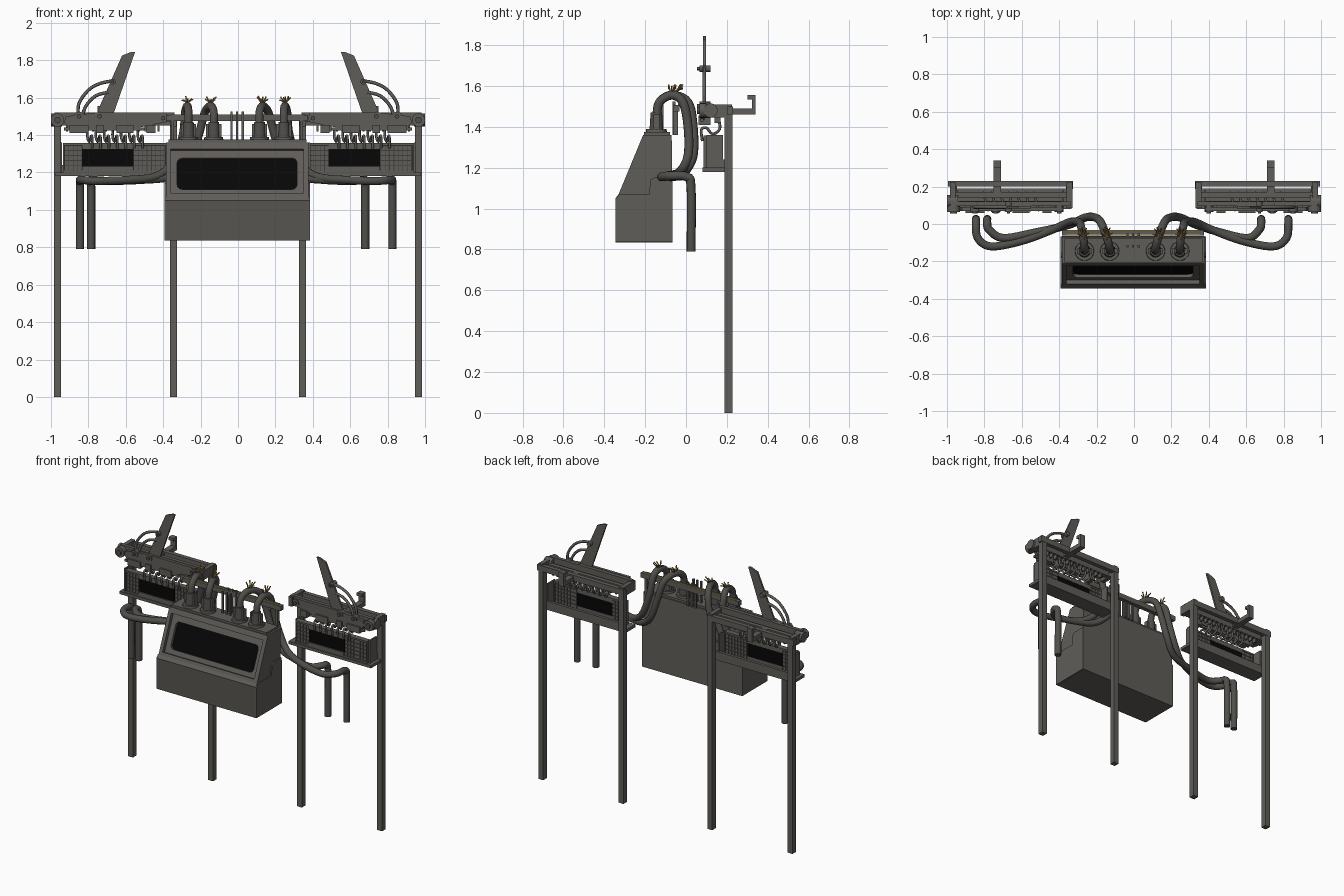
import bpy, bmesh, math, random
from mathutils import Vector, Matrix

random.seed(4)
if "Cube" in bpy.data.objects:
    bpy.data.objects.remove(bpy.data.objects["Cube"], do_unlink=True)


def material(name, *rgb):
    m = bpy.data.materials.new(name)
    m.use_nodes = True
    m.diffuse_color = (*rgb, 1)
    m.node_tree.nodes["Principled BSDF"].inputs["Base Color"].default_value = (*rgb, 1)
    return m


steel = material("warm grey steel", .117, .109, .099)
worn = material("worn front steel", .095, .09, .081)
rubber = material("dark grey rubber", .08, .077, .07)
black = material("black glass", .002, .002, .002)
shadow = material("charcoal backing", .05, .048, .044)
brass = material("yellow brass", .3, .24, .06)
copper = material("orange copper wire", .4, .19, .04)


def finish(name, bm, mat, smooth=False):
    bmesh.ops.recalc_face_normals(bm, faces=bm.faces[:])
    mesh = bpy.data.meshes.new(name)
    bm.to_mesh(mesh)
    bm.free()
    mesh.materials.append(mat)
    for p in mesh.polygons:
        p.use_smooth = smooth and len(p.vertices) == 4
    ob = bpy.data.objects.new(name, mesh)
    bpy.context.collection.objects.link(ob)
    return ob


def boxes(name, spans, mat, side=1):
    """Each span is x0, x1, y0, y1, z0, z1; side -1 mirrors in x."""
    bm = bmesh.new()
    for x0, x1, y0, y1, z0, z1 in spans:
        mid = Vector((side * (x0 + x1), y0 + y1, z0 + z1)) / 2
        size = Matrix.Diagonal((x1 - x0, y1 - y0, z1 - z0, 1))
        bmesh.ops.create_cube(bm, size=1, matrix=Matrix.Translation(mid) @ size)
    return finish(name, bm, mat)


def extrude(name, points, axis, lo, hi, mat):
    bm = bmesh.new()
    rings = []
    for d in (lo, hi):
        ring = []
        for p in points:
            co = list(p)
            co.insert(axis, d)
            ring.append(bm.verts.new(co))
        bm.faces.new(ring)
        rings.append(ring)
    n = len(points)
    for i in range(n):
        j = (i + 1) % n
        bm.faces.new((rings[0][i], rings[0][j], rings[1][j], rings[1][i]))
    return finish(name, bm, mat)


def cut(body, cutter):
    """Subtracts the cutter from the body for good and removes it."""
    mod = body.modifiers.new("recess", "BOOLEAN")
    mod.object = cutter
    bpy.context.view_layer.update()
    graph = bpy.context.evaluated_depsgraph_get()
    mesh = bpy.data.meshes.new_from_object(body.evaluated_get(graph))
    body.modifiers.clear()
    body.data = mesh
    bpy.data.objects.remove(cutter, do_unlink=True)


def cylinder(name, a, b, r0, r1, mat, sides=16):
    a, b = Vector(a), Vector(b)
    turn = (b - a).to_track_quat("Z", "Y").to_matrix().to_4x4()
    bm = bmesh.new()
    bmesh.ops.create_cone(bm, cap_ends=True, segments=sides, radius1=r0, radius2=r1,
                          depth=(b - a).length, matrix=Matrix.Translation((a + b) / 2) @ turn)
    return finish(name, bm, mat, True)


def tube(name, points, radius, mat, steps=6, sides=12):
    """Sweeps a circle along a smooth path through the points."""
    pts = [Vector(p) for p in points]
    pts = [2 * pts[0] - pts[1]] + pts + [2 * pts[-1] - pts[-2]]
    path = []
    for i in range(1, len(pts) - 2):
        a, b, c, d = pts[i - 1:i + 3]
        for k in range(steps):
            t = k / steps
            path.append((2 * b + (c - a) * t + (2 * a - 5 * b + 4 * c - d) * t * t
                         + (3 * b - a - 3 * c + d) * t ** 3) / 2)
    path.append(pts[-2])
    bm = bmesh.new()
    rings = []
    tangent = (path[1] - path[0]).normalized()
    normal = tangent.orthogonal().normalized()
    for i, p in enumerate(path):
        new = (path[min(i + 1, len(path) - 1)] - path[max(i - 1, 0)]).normalized()
        normal = (tangent.rotation_difference(new) @ normal).normalized()
        tangent = new
        other = tangent.cross(normal)
        angles = [math.tau * k / sides for k in range(sides)]
        rings.append([bm.verts.new(p + radius * (normal * math.cos(w) + other * math.sin(w)))
                      for w in angles])
    for u, v in zip(rings, rings[1:]):
        for k in range(sides):
            j = (k + 1) % sides
            bm.faces.new((u[k], u[j], v[j], v[k]))
    bm.faces.new(rings[0])
    bm.faces.new(rings[-1])
    return finish(name, bm, mat, True)


# Console body with sloped front, side casings and top cap
body = extrude("console_body", [(-.345, .835), (-.345, 1.05), (-.33, 1.07), (-.21, 1.36),
                                (-.07, 1.36), (-.065, .835)], 0, -.385, .378, steel)
casing = [(-.344, .836), (-.344, 1.05), (-.325, 1.07), (-.18, 1.07), (-.175, 1.14),
          (-.15, 1.155), (-.067, 1.155), (-.066, .836)]
extrude("right_side_casing", casing, 0, -.392, -.38, steel)
extrude("left_side_casing", casing, 0, .375, .386, steel)
boxes("console_top_cap", [(-.372, .365, -.205, -.078, 1.355, 1.375)], steel)

# Display: two stepped recesses in the slope, with black glass on the floor
tilt = Matrix.Translation((-.005, -.27, 1.215)) @ Matrix.Rotation(math.atan2(.29, .12), 4, "X")
outline = []
for corner, (sx, sy) in enumerate([(1, 1), (-1, 1), (-1, -1), (1, -1)]):
    for k in range(5):
        w = math.pi / 2 * (corner + k / 4)
        outline.append((sx * .295 + .025 * math.cos(w), sy * .065 - .013 + .025 * math.sin(w)))
bezel_cutter = boxes("bezel_cutter", [(-.355, .355, -.135, .12, -.025, .05)], steel)
glass_cutter = extrude("glass_cutter", outline, 2, -.048, .04, steel)
glass = extrude("display_glass", outline, 2, -.049, -.044, black)
bezel_cutter.matrix_world = glass_cutter.matrix_world = glass.matrix_world = tilt
cut(body, bezel_cutter)
cut(body, glass_cutter)
body.data.materials.append(worn)
for p in body.data.polygons:
    p.material_index = int(p.normal.y < -.99)

# Cable rail and upright rods behind the console top
boxes("cable_rail", [(-.385, .375, -.062, -.032, 1.475, 1.508)], steel)
boxes("cable_rail_strips", [(-.36, .35, y, y + .006, 1.506, 1.511) for y in (-.06, -.038)], brass)
boxes("rail_uprights", [(x - .006, x + .006, y, y + .014, 1.36, 1.525)
                        for x in (-.035, -.005, .025) for y in (-.125, -.065)]
      + [(x - .008, x + .008, -.06, -.04, 1.36, 1.48) for x in (-.35, .34)], steel)

# Hoses: socket, arch, sweep under the wing, straight drop, frayed wires
for side, s, end, d, b, bow in [(-1, -.265, -.845, .03, .01, .12), (-1, -.13, -.785, .08, .035, .075),
                                (1, .115, .68, .08, .035, .075), (1, .245, .825, .03, .01, .12)]:
    cylinder("socket_ring", (s, -.145, 1.36), (s, -.145, 1.39), .053, .05, steel, 20)
    cylinder("socket_cone", (s, -.145, 1.38), (s, -.145, 1.47), .034, .028, rubber, 20)
    boxes("socket_clamps", [(s + k * .034 - .007, s + k * .034 + .007, -.16, -.13, 1.37, 1.46)
                            for k in (-1, 1)], steel)
    a = s + side * d
    far, near = a + .85 * (end - a), a + .55 * (end - a)
    tube("hose", [(s, -.145, 1.45), (s, -.13, 1.52), (s + side * d * .2, -.07, 1.555),
                  (s + side * d * .6, b - .025, 1.52), (a, b, 1.4), (a + side * .05, b, 1.26),
                  (a + side * .14, b - .04, 1.18), (near, .03 - bow, 1.16), (far, -bow, 1.155),
                  (end - side * .01, .045 - bow, 1.16), (end, .005, 1.155),
                  (end, .025, 1.1), (end, .025, .79)], .022, rubber)
    for k in range(7):
        dx, dy = .03 * math.cos(k * 2.4), .035 * math.sin(k * 2.4) + .02
        root = Vector((s + side * d * .2, -.07, 1.56))
        tube("frayed_wire", [root, root + Vector((dx * .4, dy * .6, .02)),
                             root + Vector((dx, dy, random.uniform(.025, .05)))],
             .004, (copper, brass)[k % 2], 3, 5)

# Control panels on both wings share one layout
for shift in (0, 1.32):
    x0 = shift - .935
    boxes("panel_backing", [(x0, x0 + .555, .1, .115, 1.2, 1.355)], shadow)
    boxes("panel_frame", [(x0, x0 + .555, .085, .122, z, z + .012) for z in (1.2, 1.345)]
          + [(x, x + .008, .085, .122, 1.2, 1.356) for x in (x0, x0 + .547)]
          + [(x0 + .1, x0 + .375, .085, .122, 1.212, 1.232), (x0 + .1, x0 + .375, .085, .122, 1.325, 1.345)],
          steel)
    boxes("panel_screen", [(x0 + .1, x0 + .375, .092, .12, 1.232, 1.325)], black)
    keys = []
    for start, count in ((.009, 4), (.38, 7)):
        for c in range(count):
            for r in range(5):
                x, z = x0 + start + c * .0235, 1.213 + r * .0265
                keys.append((x, x + .02, .093, .122, z, z + .023))
    boxes("panel_keys", keys, steel)
    for k in range(7):
        x = x0 + .13 + k * .045
        tube("panel_pipe", [(x, .16, 1.44), (x, .165, 1.39), (x + .01, .13, 1.365), (x + .02, .1, 1.395),
                            (x + .025, .075, 1.385), (x + .025, .08, 1.33)], .007, steel, 4, 8)

# Mirrored wings
for side in (-1, 1):
    def wing(name, spans, mat=steel):
        return boxes(name, spans, mat, side)

    wing("posts", [(x, x + .038, .188, .228, 0, 1.475) for x in (.325, .947)])
    wing("shelf", [(.335, .975, .08, .19, 1.18, 1.2), (.36, .95, .17, .19, 1.2, 1.24)])
    wing("shelf_ends", [(x, x + .01, .1, .18, 1.2, 1.36) for x in (.375, .942)])
    wing("beam_rails", [(.325, .995, .2, .23, 1.46, 1.5), (.335, .985, .14, .17, 1.45, 1.49),
                        (.34, .98, .095, .12, 1.47, 1.52)])
    wing("beam_ends", [(x, x + .03, .085, .225, 1.445, 1.51) for x in (.33, .955)])
    wing("beam_comb", [(.42 + k * .035, .43 + k * .035, .14, .17, 1.42, 1.455) for k in range(15)])
    wing("beam_clamps", [(x, x + w, .06, .12, 1.41, 1.455)
                         for x, w in ((.44, .05), (.56, .09), (.72, .04), (.8, .1))])
    wing("clamp_bar", [(.5, .93, .07, .085, 1.425, 1.44)])
    wing("rear_hook", [(.71, .75, .17, .34, 1.46, 1.49), (.71, .75, .322, .34, 1.49, 1.55),
                       (.71, .75, .3, .34, 1.535, 1.555)])

    # Swinging arm, blade and curved linkage
    arm = [(.38, 1.47), (.53, 1.44), (.9, 1.435), (.93, 1.47), (.92, 1.5), (.76, 1.52), (.38, 1.52)]
    extrude("swing_arm", [(side * x, z) for x, z in arm], 1, .07, .09, steel)
    blade = [(.665, 1.515), (.55, 1.845), (.57, 1.845), (.62, 1.825), (.75, 1.53), (.74, 1.5)]
    extrude("blade", [(side * x, z) for x, z in blade], 1, .084, .097, steel)
    for link in ([(.855, 1.5), (.85, 1.57), (.8, 1.64), (.74, 1.675), (.67, 1.69)],
                 [(.835, 1.5), (.81, 1.56), (.76, 1.61), (.69, 1.63)]):
        tube("curved_link", [(side * x, .09, z) for x, z in link], .009, steel, 4, 8)
    for x, z, r in ((.965, 1.48, .036), (.85, 1.5, .025), (.74, 1.5, .025), (.67, 1.685, .016),
                    (.4, 1.49, .024)):
        cylinder("pivot", (side * x, .065, z), (side * x, .12, z), r, r, steel)
        cylinder("pivot_bolt", (side * x, .055, z), (side * x, .065, z), r * .5, r * .5, rubber, 8)
    cylinder("end_roller", (side * .94, .12, 1.48), (side * 1, .12, 1.48), .035, .035, steel)
